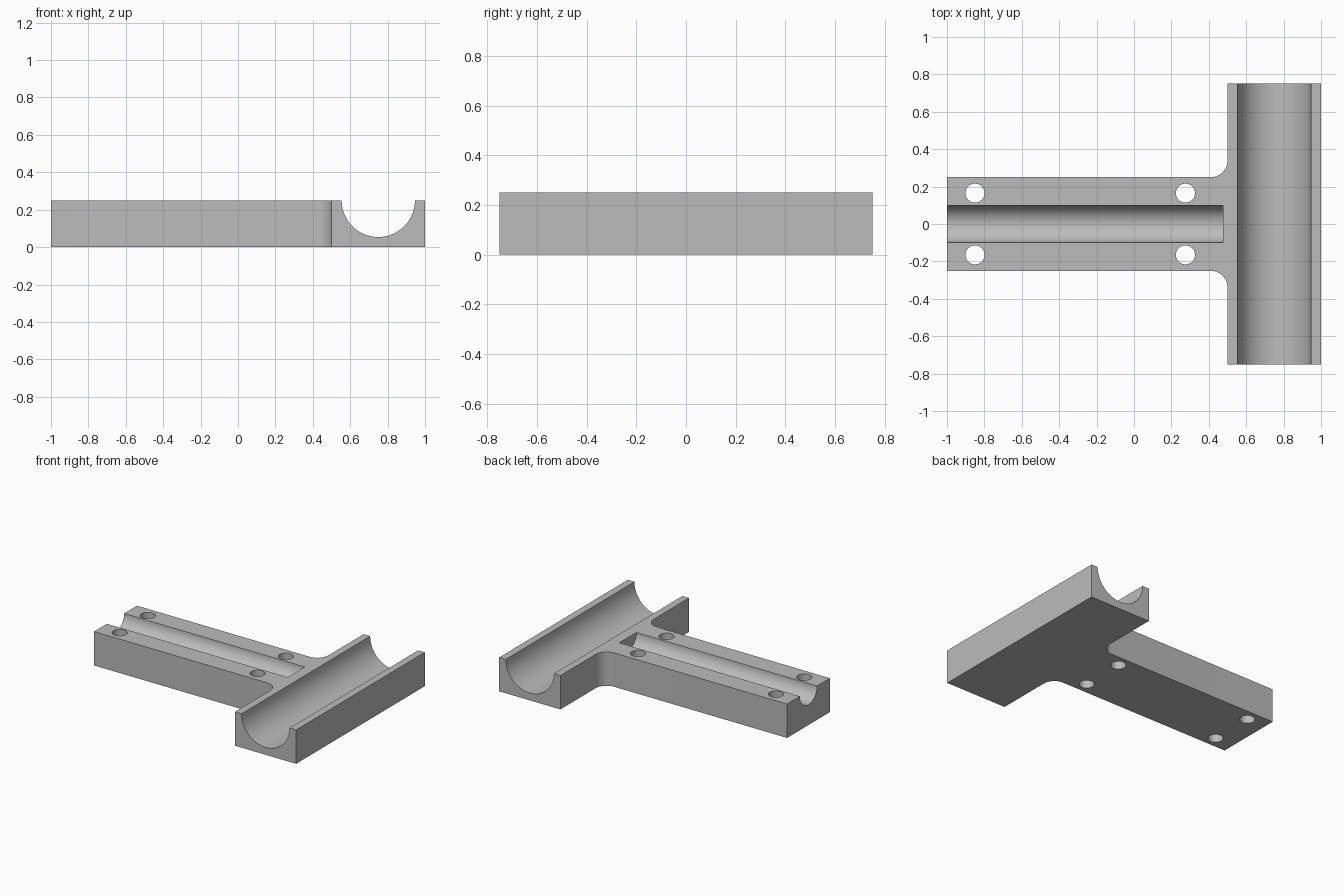
import bpy, bmesh
from math import pi, sin, cos, radians
from mathutils import Matrix

cube = bpy.data.objects.get("Cube")
if cube:
    bpy.data.objects.remove(cube, do_unlink=True)

HEIGHT = 0.25
grey = bpy.data.materials.new("plain grey")
grey.use_nodes = True
colour = (0.5, 0.5, 0.5, 1)
grey.diffuse_color = colour
grey.node_tree.nodes["Principled BSDF"].inputs["Base Color"].default_value = colour


def make_object(name, bm):
    bmesh.ops.recalc_face_normals(bm, faces=bm.faces)
    mesh = bpy.data.meshes.new(name)
    bm.to_mesh(mesh)
    bm.free()
    mesh.materials.append(grey)
    obj = bpy.data.objects.new(name, mesh)
    bpy.context.collection.objects.link(obj)
    return obj


def cylinder(name, radius, length, centre, axis, sides):
    bm = bmesh.new()
    turn = {"x": Matrix.Rotation(pi / 2, 4, "Y"),
            "y": Matrix.Rotation(pi / 2, 4, "X"),
            "z": Matrix.Identity(4)}[axis]
    bmesh.ops.create_cone(bm, cap_ends=True, segments=sides, radius1=radius,
                          radius2=radius, depth=length,
                          matrix=Matrix.Translation(centre) @ turn)
    return make_object(name, bm)


# T-shaped outline: arm, rounded inner corner, then crossbar
R = 0.09
half = [(-1, 0.25)]
for i in range(13):
    a = pi / 2 * i / 12
    half.append((0.5 - R + R * sin(a), 0.25 + R - R * cos(a)))
half += [(0.5, 0.75), (1, 0.75)]
outline = half + [(x, -y) for x, y in reversed(half)]

bm = bmesh.new()
base = bm.faces.new([bm.verts.new((x, y, 0)) for x, y in outline])
top = bmesh.ops.extrude_face_region(bm, geom=[base])["geom"]
bmesh.ops.translate(bm, vec=(0, 0, HEIGHT),
                    verts=[v for v in top if isinstance(v, bmesh.types.BMVert)])
bracket = make_object("t_bracket", bm)

# Troughs and screw holes
cutters = [
    cylinder("wide_trough_cutter", 0.196, 1.7, (0.75, 0, HEIGHT), "y", 96),
    cylinder("narrow_groove_cutter", 0.1, 1.675, (-0.3625, 0, HEIGHT), "x", 64),
]
for x in (-0.85, 0.275):
    for y in (-0.165, 0.165):
        cutters.append(cylinder("screw_hole_cutter", 0.051, 0.8, (x, y, 0.1), "z", 40))

bpy.ops.object.select_all(action="DESELECT")
bpy.context.view_layer.objects.active = bracket
bracket.select_set(True)
for cutter in cutters:
    cutter.hide_render = True
    mod = bracket.modifiers.new(cutter.name, "BOOLEAN")
    mod.operation = "DIFFERENCE"
    mod.solver = "EXACT"
    mod.object = cutter
    bpy.ops.object.modifier_apply(modifier=mod.name)
for cutter in cutters:
    bpy.data.objects.remove(cutter, do_unlink=True)

bpy.ops.object.shade_smooth_by_angle(angle=radians(30))
